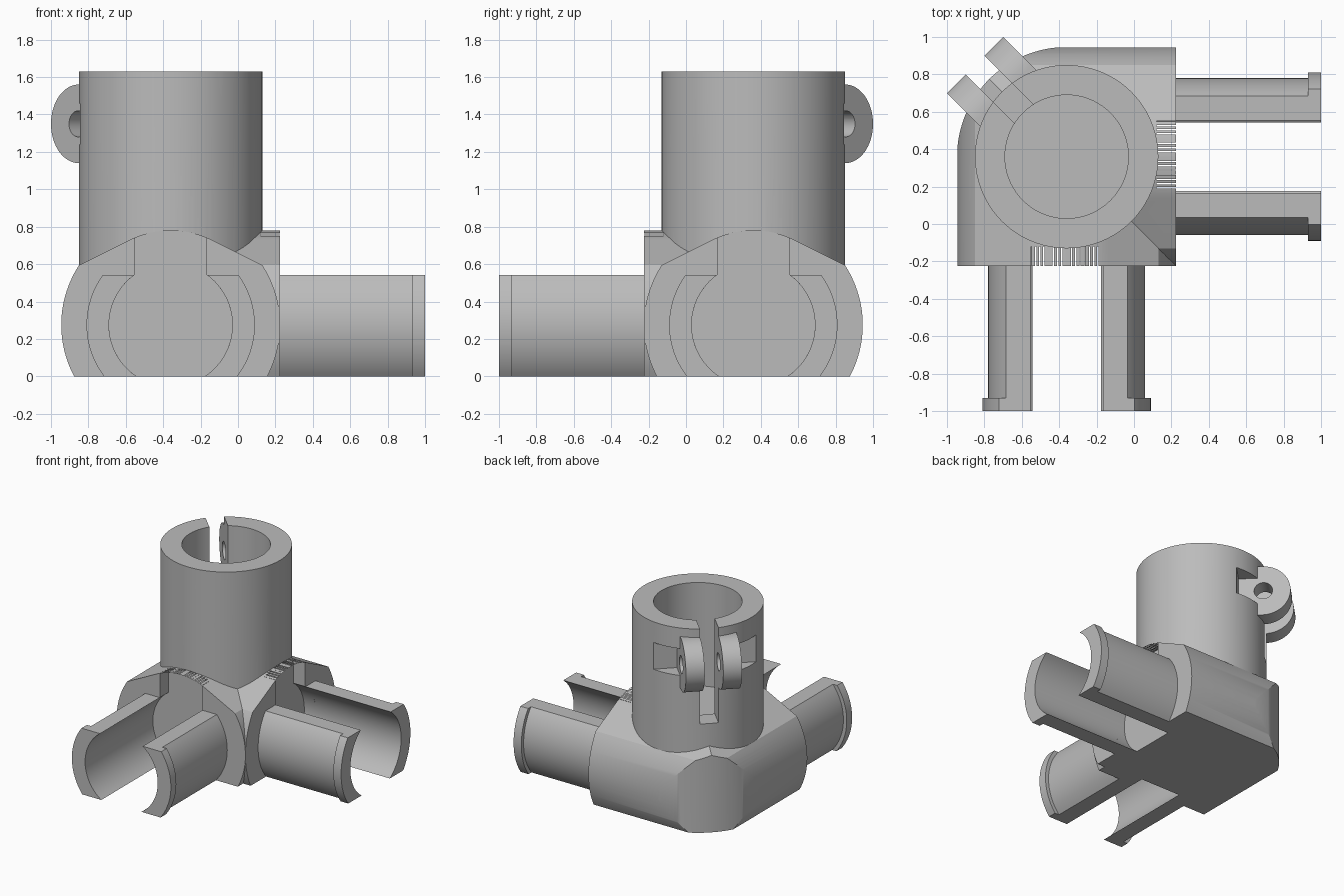
import bpy, bmesh
from math import acos, asin, cos, sin, degrees, radians, sqrt
from mathutils import Matrix, Vector

cube = bpy.data.objects.get("Cube")
if cube:
    bpy.data.objects.remove(cube, do_unlink=True)

grey = bpy.data.materials.new("plain grey")
grey.use_nodes = True
grey.diffuse_color = (0.5, 0.5, 0.5, 1)
grey.node_tree.nodes["Principled BSDF"].inputs["Base Color"].default_value = (0.5, 0.5, 0.5, 1)

# Main dimensions
HUB = Vector((-0.36, 0.36, 0))
AXIS_Z = 0.275
BODY_R, CROWN_R, BORE_R, SHELL_R, LIP_R = 0.585, 0.505, 0.33, 0.42, 0.45
COLUMN_R, SLOT_HALF, GAP_HALF, LUG_HALF = 0.49, 0.19, 0.07, 0.212
END, FLOOR, TIP = 0.585, 0.48, 1.36


def frame(a, b, c, origin):
    """Matrix taking profile axes a, b and extrusion axis c into the world."""
    m = Matrix((a, b, c)).transposed().to_4x4()
    m.translation = origin
    return m


up = Vector((0, 0, 1))
out = Vector((-1, 1, 0)).normalized()
side = Vector((1, 1, 0)).normalized()
SWAP = Matrix(((0, -1, 0, 0), (-1, 0, 0, 0), (0, 0, 1, 0), (0, 0, 0, 1)))
FRONT = frame((1, 0, 0), up, (0, -1, 0), HUB + up * AXIS_Z)
LEFT = SWAP @ FRONT
UPRIGHT = Matrix.Translation(HUB)
LUG = frame(out, up, side, HUB + up * 1.35)


def arc(r, start, stop, n=24, centre=(0, 0)):
    steps = [radians(start + (stop - start) * i / n) for i in range(n + 1)]
    return [(centre[0] + r * cos(t), centre[1] + r * sin(t)) for t in steps]


def circle(r, n=72, centre=(0, 0)):
    return arc(r, 0, 360, n, centre)[:-1]


def rect(a0, a1, b0, b1):
    return [(a0, b0), (a1, b0), (a1, b1), (a0, b1)]


def finish(bm, name):
    bmesh.ops.recalc_face_normals(bm, faces=bm.faces)
    mesh = bpy.data.meshes.new(name)
    bm.to_mesh(mesh)
    bm.free()
    mesh.materials.append(grey)
    ob = bpy.data.objects.new(name, mesh)
    bpy.context.collection.objects.link(ob)
    return ob


def prism_bm(pts, lo, hi, m):
    bm = bmesh.new()
    low = [bm.verts.new(m @ Vector((a, b, lo))) for a, b in pts]
    high = [bm.verts.new(m @ Vector((a, b, hi))) for a, b in pts]
    bm.faces.new(low)
    bm.faces.new(high)
    for i in range(len(pts)):
        j = (i + 1) % len(pts)
        bm.faces.new((low[i], low[j], high[j], high[i]))
    return bm


def prism(name, pts, lo, hi, m):
    return finish(prism_bm(pts, lo, hi, m), name)


def select(ob):
    bpy.ops.object.select_all(action='DESELECT')
    ob.select_set(True)
    bpy.context.view_layer.objects.active = ob


def combine(ob, *steps):
    """Apply boolean steps in order and remove the tools."""
    select(ob)
    for operation, tool in steps:
        mod = ob.modifiers.new("cut", 'BOOLEAN')
        mod.operation = operation
        mod.solver = 'EXACT'
        mod.object = tool
        bpy.ops.object.modifier_apply(modifier=mod.name)
        bpy.data.objects.remove(tool, do_unlink=True)


def smooth(ob):
    select(ob)
    bpy.ops.object.shade_smooth_by_angle(angle=radians(28))


# Elbow: one arm cut on the diagonal, then mirrored across it
low = degrees(asin(AXIS_Z / BODY_R))
high = degrees(acos(COLUMN_R / BODY_R))
crown = high + degrees(acos(CROWN_R / BODY_R))
section = (arc(BODY_R, -low, high) + arc(CROWN_R, crown, 180 - crown)
           + arc(BODY_R, 180 - high, 180 + low))
bm = prism_bm(section, -0.8, END, FRONT)
bmesh.ops.bisect_plane(bm, geom=bm.verts[:] + bm.edges[:] + bm.faces[:],
                       plane_co=HUB, plane_no=(1, 1, 0), clear_outer=True)
twin = bmesh.ops.duplicate(bm, geom=bm.verts[:] + bm.edges[:] + bm.faces[:])["geom"]
bmesh.ops.transform(bm, matrix=SWAP, verts=[v for v in twin if isinstance(v, bmesh.types.BMVert)])
bmesh.ops.remove_doubles(bm, verts=bm.verts, dist=1e-5)
body = finish(bm, "socket_body")
R = BODY_R + 0.001
footprint = arc(R, 90, 180, 32) + [(-R, -1), (1, -1), (1, R)]

# Upright split tube with clamp lugs, bolt hole and flat pockets
column = prism("column", circle(COLUMN_R, 96), 0.4, 1.63, UPRIGHT)
lug_shape = arc(0.21, -90, 90, 32, (0.483, 0)) + [(0.36, 0.21), (0.36, -0.21)]
pocket = rect(0.3, 0.7, -0.11, 0.11)
combine(
    column,
    ('UNION', prism("lugs", lug_shape, -LUG_HALF, LUG_HALF, LUG)),
    ('DIFFERENCE', prism("bore", circle(BORE_R), 0.78, 2, UPRIGHT)),
    ('DIFFERENCE', prism("gap", rect(0, 1, -0.5, 1), -GAP_HALF, GAP_HALF, LUG)),
    ('DIFFERENCE', prism("pocket_a", pocket, LUG_HALF, 0.6, LUG)),
    ('DIFFERENCE', prism("pocket_b", pocket, -0.6, -LUG_HALF, LUG)),
    ('DIFFERENCE', prism("bolt_hole", circle(0.07, 32, (0.487, 0)), -0.4, 0.4, LUG)),
)

# Round recess with a slot above it in each arm end
inner = degrees(acos(SLOT_HALF / BORE_R))
outer = degrees(acos(SLOT_HALF / CROWN_R))
keyhole = arc(BORE_R, 180 - inner, 360 + inner, 56) + arc(CROWN_R, outer, 180 - outer, 16)
combine(
    body,
    ('INTERSECT', prism("footprint", footprint, -0.1, 1.2, UPRIGHT)),
    ('UNION', column),
    ('DIFFERENCE', prism("front_recess", keyhole, FLOOR, 0.8, FRONT)),
    ('DIFFERENCE', prism("left_recess", keyhole, FLOOR, 0.8, LEFT)),
)
smooth(body)


# Curved gripping shells with a raised lip, two on each arm
def shell_section(r, flip):
    def angle(radius, h):
        return degrees(asin(h / radius))
    pts = (arc(r, -angle(r, AXIS_Z), angle(r, 0.267))
           + arc(BORE_R, angle(BORE_R, 0.267), -angle(BORE_R, AXIS_Z)))
    return [(a * flip, b) for a, b in pts]


for arm, m in (("front", FRONT), ("left", LEFT)):
    for label, flip in (("inner", 1), ("outer", -1)):
        smooth(prism(f"{arm}_{label}_shell", shell_section(SHELL_R, flip), END - 0.01, TIP - 0.07, m))
        smooth(prism(f"{arm}_{label}_lip", shell_section(LIP_R, flip), TIP - 0.07, TIP, m))
